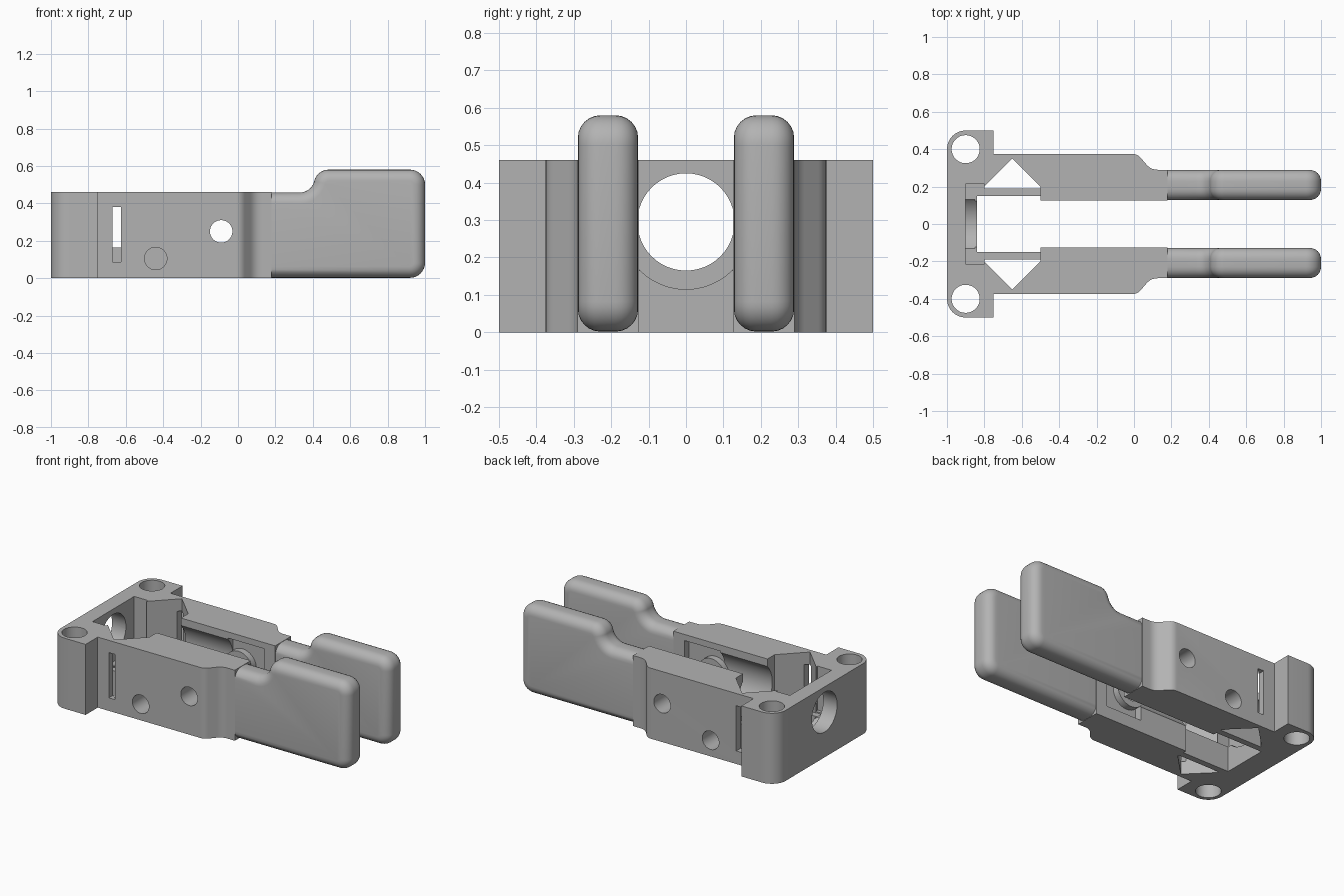
import bpy, bmesh, math
from mathutils import Matrix

cube = bpy.data.objects.get("Cube")
if cube:
    bpy.data.objects.remove(cube, do_unlink=True)

grey = bpy.data.materials.new("plain_grey")
grey.use_nodes = True
colour = (0.45, 0.45, 0.45, 1)
grey.diffuse_color = colour
grey.node_tree.nodes["Principled BSDF"].inputs["Base Color"].default_value = colour

H = 0.46  # body height


def finish(bm, name):
    bmesh.ops.recalc_face_normals(bm, faces=bm.faces)
    mesh = bpy.data.meshes.new(name)
    bm.to_mesh(mesh)
    bm.free()
    mesh.materials.append(grey)
    obj = bpy.data.objects.new(name, mesh)
    bpy.context.collection.objects.link(obj)
    return obj


def prism(name, points, low, high, axis="z", bevel=0):
    """Extrude a profile along z, or an x-z profile along y."""
    bm = bmesh.new()
    place = (lambda a, b, h: (a, b, h)) if axis == "z" else (lambda a, b, h: (a, h, b))
    face = bm.faces.new([bm.verts.new(place(a, b, low)) for a, b in points])
    top = bmesh.ops.extrude_face_region(bm, geom=[face])["geom"]
    cap = next(g for g in top if isinstance(g, bmesh.types.BMFace))
    move = (0, 0, high - low) if axis == "z" else (0, high - low, 0)
    bmesh.ops.translate(bm, verts=list(cap.verts), vec=move)
    if bevel:
        rims = [f for f in bm.faces if len(f.verts) == len(points)]
        edges = list({e for f in rims for e in f.edges})
        bmesh.ops.bevel(bm, geom=edges, offset=bevel, segments=6, profile=0.5,
                        affect="EDGES", clamp_overlap=False)
    return finish(bm, name)


def box(name, x0, x1, y0, y1, z0, z1):
    return prism(name, [(x0, y0), (x1, y0), (x1, y1), (x0, y1)], z0, z1)


def rod(name, axis, centre, radius, length):
    bm = bmesh.new()
    turn = {"x": Matrix.Rotation(math.pi / 2, 4, "Y"),
            "y": Matrix.Rotation(math.pi / 2, 4, "X"), "z": Matrix()}[axis]
    bmesh.ops.create_cone(bm, cap_ends=True, segments=48, radius1=radius, radius2=radius,
                          depth=length, matrix=Matrix.Translation(centre) @ turn)
    return finish(bm, name)


def cut(obj, cutter):
    cutter.hide_render = True
    mod = obj.modifiers.new("cut", "BOOLEAN")
    mod.operation, mod.solver, mod.object = "DIFFERENCE", "EXACT", cutter
    bpy.context.view_layer.objects.active = obj
    bpy.ops.object.modifier_apply(modifier=mod.name)
    bpy.data.objects.remove(cutter, do_unlink=True)


def smooth(obj):
    bpy.ops.object.select_all(action="DESELECT")
    obj.select_set(True)
    bpy.context.view_layer.objects.active = obj
    bpy.ops.object.shade_smooth_by_angle(angle=math.radians(30))


def arc(cx, cy, r, start, end, steps=8):
    angles = [math.radians(start + (end - start) * i / steps) for i in range(steps + 1)]
    return [(cx + r * math.cos(a), cy + r * math.sin(a)) for a in angles]


# Forked body: rear plate with ears and two tapering arms
half = arc(-0.9, 0.4, 0.1, 180, 90) + [(-0.75, 0.5), (-0.75, 0.375), (-0.01, 0.375)]
half += arc(-0.01, 0.315, 0.06, 80, 40, 4) + arc(0.125, 0.365, 0.075, 220, 270, 5)
half += [(0.18, 0.29), (0.18, 0.126), (-0.5, 0.126), (-0.5, 0.15), (-0.84, 0.15)]
body = prism("forked_body", half + [(x, -y) for x, y in reversed(half)], 0, H)

# Rear pocket, wide upper slot, lengthwise bore and rear opening
cut(body, box("rear_pocket", -0.9, -0.8, -0.215, 0.215, 0.173, 0.6))
cut(body, box("upper_slot", -0.85, -0.5, -0.193, 0.193, 0.165, 0.6))
cut(body, rod("long_bore", "x", (-0.525, 0, 0.29), 0.175, 0.75))
cut(body, rod("rear_opening", "x", (-1, 0, 0.295), 0.13, 0.4))

for side, s in (("left", 1), ("right", -1)):
    # Ear holes and triangular wells
    cut(body, rod("ear_hole", "z", (-0.9, s * 0.4, 0.25), 0.075, 1))
    well = [(-0.8, 0.19), (-0.8, 0.2), (-0.65, 0.35), (-0.5, 0.2), (-0.5, 0.19)]
    cut(body, prism("well", [(x, s * y) for x, y in well], -0.1, 0.6))
    # Outer slot, inner recess and cross holes
    cut(body, box("side_slot", -0.67, -0.625, *sorted((s * 0.25, s * 0.6)), 0.085, 0.38))
    cut(body, box("inner_recess", -0.16, 0.1, *sorted((s * 0.1, s * 0.175)), 0.08, 0.42))
    cut(body, rod("cross_hole", "y", (-0.09, s * 0.3, 0.25), 0.06, 0.5))
    cut(body, rod("blind_hole", "y", (-0.44, s * 0.35, 0.105), 0.06, 0.3))

    # Ring around the inner end of the cross hole
    ring = rod(side + "_inner_ring", "y", (-0.09, s * 0.155, 0.25), 0.1, 0.045)
    cut(ring, rod("ring_hole", "y", (-0.09, s * 0.155, 0.25), 0.06, 0.2))
    smooth(ring)

    # Rounded finger with a raised tip
    r, low, high = 0.08, 0.002, 0.58
    side_profile = [(0.11, low)] + arc(1 - r, low + r, r, -90, 0)
    side_profile += arc(1 - r, high - r, r, 0, 90) + arc(0.485, high - r, r, 90, 165)
    side_profile += arc(0.33, 0.538, r, -15, -90) + [(0.11, 0.458)]
    y0, y1 = sorted((s * 0.128, s * 0.289))
    smooth(prism(side + "_finger", side_profile, y0, y1, "y", bevel=0.06))

smooth(body)
